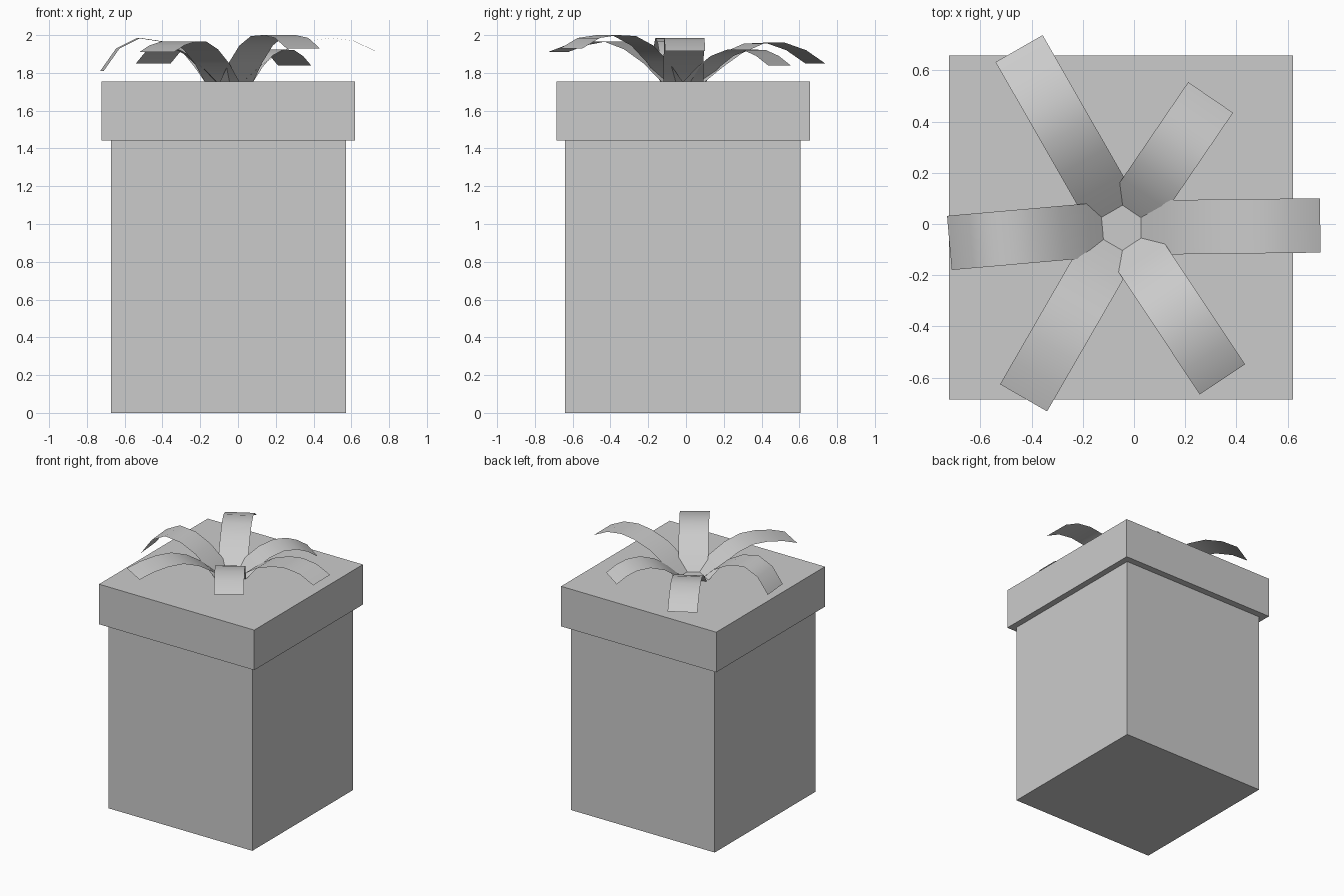
import bpy, bmesh, math
from mathutils import Vector

if "Cube" in bpy.data.objects:
    bpy.data.objects.remove(bpy.data.objects["Cube"])


def make_object(name, bm):
    mesh = bpy.data.meshes.new(name)
    bm.to_mesh(mesh)
    bm.free()
    obj = bpy.data.objects.new(name, mesh)
    bpy.context.collection.objects.link(obj)
    return obj


def box(name, low, high):
    low, high = Vector(low), Vector(high)
    bm = bmesh.new()
    bmesh.ops.create_cube(bm, size=1)
    bmesh.ops.scale(bm, vec=high - low, verts=bm.verts)
    bmesh.ops.translate(bm, vec=(low + high) / 2, verts=bm.verts)
    return make_object(name, bm)


CENTRE = Vector((-0.048, -0.015, 0))
HALF_WIDTH = 0.106


def ribbon(name, degrees, profile):
    """Thin strip swept outwards along an arched (radius, height) profile."""
    a = math.radians(degrees)
    out = Vector((math.cos(a), math.sin(a), 0))
    side = Vector((-math.sin(a), math.cos(a), 0)) * HALF_WIDTH
    bm = bmesh.new()
    rows = []
    for r, z in profile:
        p = CENTRE + out * r + Vector((0, 0, z))
        rows.append((bm.verts.new(p - side), bm.verts.new(p + side)))
    for (a0, a1), (b0, b1) in zip(rows, rows[1:]):
        face = bm.faces.new((a0, b0, b1, a1))
        face.smooth = True
    return make_object(name, bm)


# Gift box and its overhanging lid
box("box_body", (-0.672, -0.64, 0), (0.572, 0.605, 1.445))
box("box_lid", (-0.722, -0.685, 1.442), (0.62, 0.657, 1.755))

# Bow: six loose ribbon tails, each with its own droop
ribbon("ribbon_right", 0.7, [(0.075, 1.755), (0.17, 1.84), (0.29, 1.92), (0.43, 1.97),
                             (0.54, 1.985), (0.66, 1.97), (0.775, 1.915)])
ribbon("ribbon_back_right", 55.7, [(0.075, 1.755), (0.16, 1.83), (0.25, 1.89), (0.36, 1.925),
                                   (0.46, 1.92), (0.54, 1.89), (0.616, 1.84)])
ribbon("ribbon_back_left", 119.8, [(0.075, 1.755), (0.18, 1.83), (0.30, 1.905), (0.43, 1.955),
                                   (0.56, 1.96), (0.69, 1.92), (0.806, 1.85)])
ribbon("ribbon_left", 185, [(0.075, 1.755), (0.13, 1.81), (0.23, 1.9), (0.35, 1.965),
                            (0.48, 1.985), (0.59, 1.93), (0.675, 1.81)])
ribbon("ribbon_front_left", 240, [(0.075, 1.755), (0.18, 1.85), (0.30, 1.925), (0.42, 1.965),
                                  (0.54, 1.965), (0.66, 1.945), (0.766, 1.91)])
ribbon("ribbon_front_right", -56.4, [(0.075, 1.755), (0.16, 1.855), (0.26, 1.945), (0.37, 1.995),
                                     (0.48, 2.0), (0.60, 1.985), (0.71, 1.93)])
